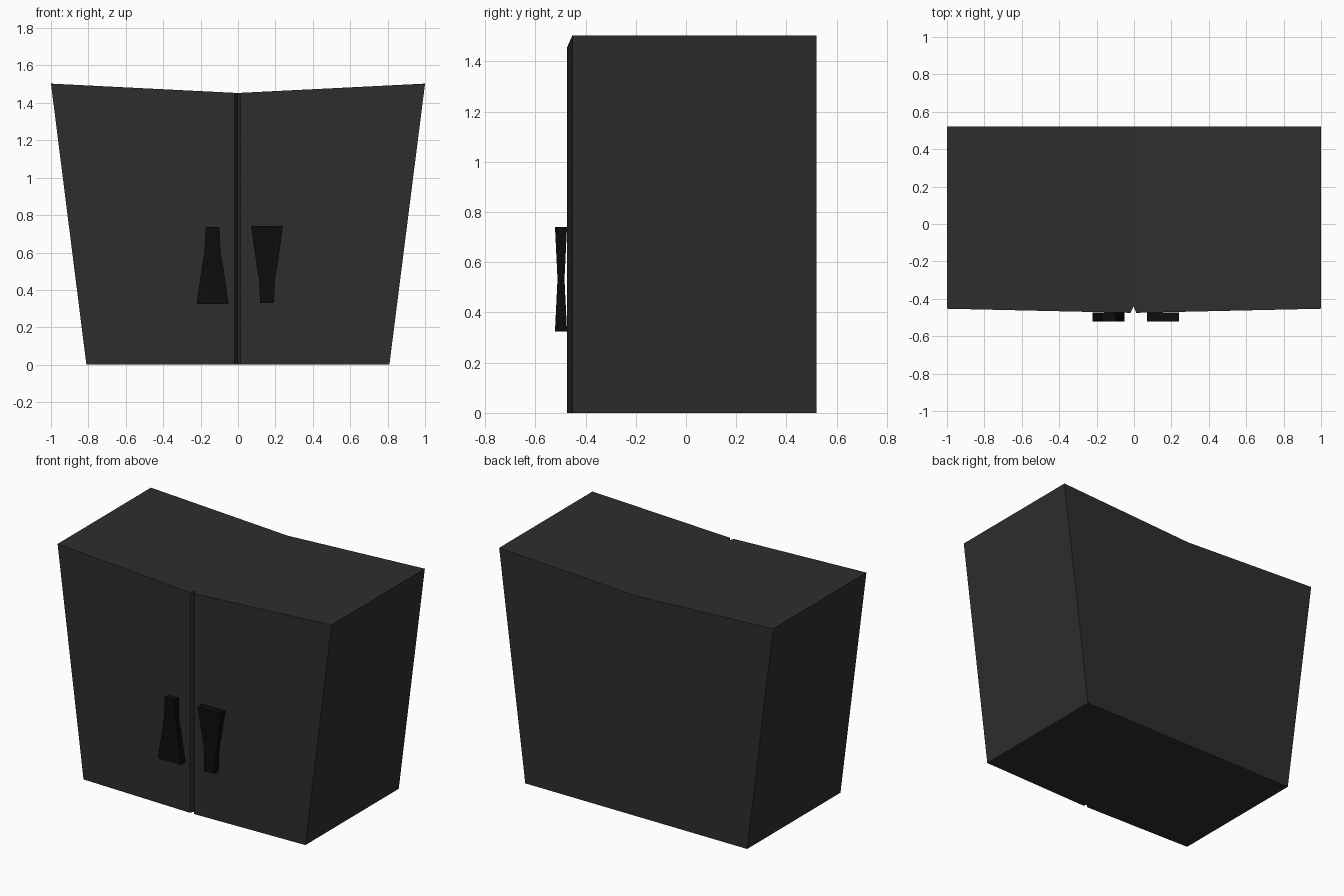
import bpy
import bmesh
from mathutils import Vector

cube = bpy.data.objects.get("Cube")
if cube:
    bpy.data.objects.remove(cube, do_unlink=True)


def make_material(name, value):
    mat = bpy.data.materials.new(name)
    mat.use_nodes = True
    colour = (value, value, value, 1)
    mat.diffuse_color = colour
    mat.node_tree.nodes["Principled BSDF"].inputs["Base Color"].default_value = colour
    return mat


def make_object(name, bm, mat):
    bmesh.ops.remove_doubles(bm, verts=bm.verts, dist=1e-5)
    bmesh.ops.recalc_face_normals(bm, faces=bm.faces)
    mesh = bpy.data.meshes.new(name)
    bm.to_mesh(mesh)
    bm.free()
    mesh.materials.append(mat)
    obj = bpy.data.objects.new(name, mesh)
    bpy.context.collection.objects.link(obj)
    return obj


def loft(bm, rings):
    """Bridge closed rings of points and cap both ends."""
    rows = [[bm.verts.new(p) for p in ring] for ring in rings]
    for low, high in zip(rows, rows[1:]):
        for i in range(len(low)):
            j = (i + 1) % len(low)
            bm.faces.new((low[i], low[j], high[j], high[i]))
    bm.faces.new(rows[0][::-1])
    bm.faces.new(rows[-1])


charcoal = make_material("charcoal", 0.027)
black = make_material("black", 0.004)

# Cabinet body: flared sides, dipped top, bowed front with a V seam between doors
SEAM, BACK, MID = 0.015, 0.52, -0.003
bm = bmesh.new()
for side in (-1, 1):
    def ring(half_width, height, dip):
        plan = [(0, BACK), (half_width, BACK), (half_width, -0.453),
                (SEAM, -0.475), (0, -0.44)]
        return [Vector((side * x + MID * (1 - x), y, height - dip * (1 - x)))
                for x, y in plan]
    loft(bm, [ring(0.81, 0, 0), ring(1, 1.503, 0.05)])
# Remove the hidden wall where the two halves meet
bmesh.ops.remove_doubles(bm, verts=bm.verts, dist=1e-5)
inner = [f for f in bm.faces if all(abs(v.co.x - MID) < 1e-4 for v in f.verts)]
bmesh.ops.delete(bm, geom=inner, context='FACES_ONLY')
make_object("cabinet_body", bm, charcoal)

# Handles: tapered, waisted grips, one upside down
STATIONS = [(-0.206, 0.085, 0.024), (0, 0.056, 0.014),
            (0.075, 0.043, 0.016), (0.206, 0.036, 0.024)]


def make_handle(name, x, z, flip):
    bm = bmesh.new()
    corners = [(-1, -1), (1, -1), (1, 1), (-1, 1)]
    loft(bm, [[(x + a * w, -0.498 + b * d, z + flip * h) for a, b in corners]
              for h, w, d in STATIONS])
    make_object(name, bm, black)


make_handle("right_handle", -0.136, 0.531, 1)
make_handle("left_handle", 0.155, 0.535, -1)
